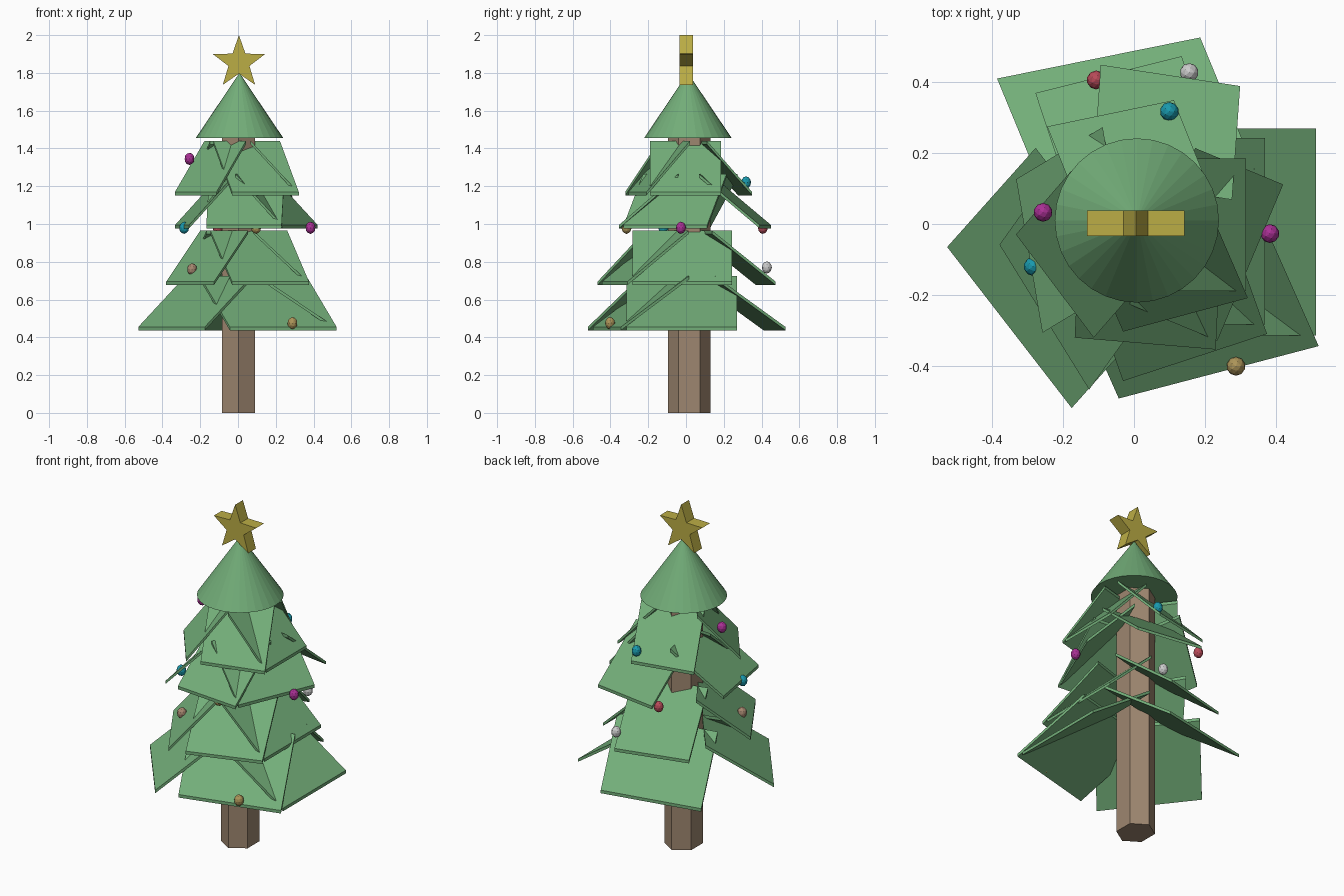
import bpy, bmesh, math
from mathutils import Vector

if "Cube" in bpy.data.objects:
    bpy.data.objects.remove(bpy.data.objects["Cube"])


def material(name, rgb):
    m = bpy.data.materials.new(name)
    m.diffuse_color = (*rgb, 1)
    m.use_nodes = True
    m.node_tree.nodes["Principled BSDF"].inputs["Base Color"].default_value = m.diffuse_color
    return m


GREEN = material("needle_green", (0.17, 0.42, 0.19))
BROWN = material("bark", (0.34, 0.24, 0.16))
GOLD = material("star_gold", (0.50, 0.42, 0.06))
BALLS = {
    "magenta": material("magenta", (0.40, 0.03, 0.30)),
    "teal": material("teal", (0.01, 0.32, 0.42)),
    "amber": material("amber", (0.42, 0.30, 0.10)),
    "tan": material("tan", (0.38, 0.24, 0.16)),
    "silver": material("silver", (0.55, 0.55, 0.55)),
    "red": material("red", (0.48, 0.07, 0.10)),
}


def finish(bm, name, mat):
    bmesh.ops.recalc_face_normals(bm, faces=bm.faces)
    mesh = bpy.data.meshes.new(name)
    bm.to_mesh(mesh)
    bm.free()
    ob = bpy.data.objects.new(name, mesh)
    ob.data.materials.append(mat)
    bpy.context.collection.objects.link(ob)
    return ob


def prism(name, outline, depth, mat):
    """Extrude a closed 3D outline along the depth vector."""
    bm = bmesh.new()
    face = bm.faces.new([bm.verts.new(p) for p in outline])
    out = bmesh.ops.extrude_face_region(bm, geom=[face])
    verts = [g for g in out["geom"] if isinstance(g, bmesh.types.BMVert)]
    bmesh.ops.translate(bm, verts=verts, vec=Vector(depth))
    return finish(bm, name, mat)


# Six-sided trunk
hexagon = [(0.003 + 0.101 * math.sin(math.radians(60 * i)),
            0.017 + 0.112 * math.cos(math.radians(60 * i)), 0) for i in range(6)]
prism("trunk", hexagon, (0, 0, 1.5), BROWN)

# Sloping branch boards: two outer corners and the step to the inner edge
BOARDS = {
    "right": ((0.514, -0.315), (0.514, 0.27), (-0.40, 0.0)),
    "back": ((0.187, 0.527), (-0.387, 0.411), (0.154, -0.373)),
    "left": ((-0.528, -0.065), (-0.176, -0.52), (0.25, 0.28)),
    "front": ((-0.043, -0.493), (0.522, -0.345), (-0.16, 0.36)),
}
RISE, THICK = 0.27, 0.018
# Each tier: height, then x and y as linear maps of the lowest tier
TIERS = [
    (0.455, (1, 0, 0), (0, 1, 0)),
    (0.695, (0.72, 0, 0), (0, 0.90, 0)),
    (0.995, (0.622, 0.318, 0.016), (-0.257, 0.755, 0.04)),
    (1.170, (0.624, 0, -0.004), (0, 0.641, 0.012)),
]
for n, (z, mx, my) in enumerate(TIERS, 1):
    for side, (p, q, v) in BOARDS.items():
        corners = [(*p, 0), (*q, 0),
                   (q[0] + v[0], q[1] + v[1], RISE), (p[0] + v[0], p[1] + v[1], RISE)]
        outline = [(mx[0] * x + mx[1] * y + mx[2],
                    my[0] * x + my[1] * y + my[2], z + h) for x, y, h in corners]
        prism(f"tier_{n}_{side}_branch", outline, (0, 0, -THICK), GREEN)

# Cone at the treetop
bm = bmesh.new()
bmesh.ops.create_cone(bm, cap_ends=True, segments=32, radius1=0.232, radius2=0, depth=0.345)
bmesh.ops.translate(bm, verts=bm.verts, vec=(0.008, 0.01, 1.455 + 0.1725))
finish(bm, "treetop_cone", GREEN)

# Five-pointed star
points = []
for i in range(10):
    r = 0.0585 if i % 2 else 0.1454
    a = math.radians(36 * i)
    points.append((0.005 + r * math.sin(a), -0.034, 1.8546 + r * math.cos(a)))
prism("star", points, (0, 0.072, 0), GOLD)

# Faceted baubles
BAUBLES = [
    ("magenta", -0.257, 0.033, 1.345), ("teal", -0.285, -0.12, 0.98),
    ("magenta", 0.384, -0.027, 0.98), ("amber", 0.288, -0.402, 0.475),
    ("tan", -0.243, -0.175, 0.76), ("silver", 0.156, 0.428, 0.77),
    ("red", -0.107, 0.407, 0.98), ("amber", 0.096, -0.315, 0.98),
    ("teal", 0.10, 0.318, 1.22),
]
for i, (colour, x, y, z) in enumerate(BAUBLES, 1):
    bm = bmesh.new()
    bmesh.ops.create_icosphere(bm, subdivisions=2, radius=0.028)
    bmesh.ops.scale(bm, verts=bm.verts, vec=(0.95, 0.95, 1.15))
    bmesh.ops.translate(bm, verts=bm.verts, vec=(x, y, z))
    finish(bm, f"bauble_{i}", BALLS[colour])
